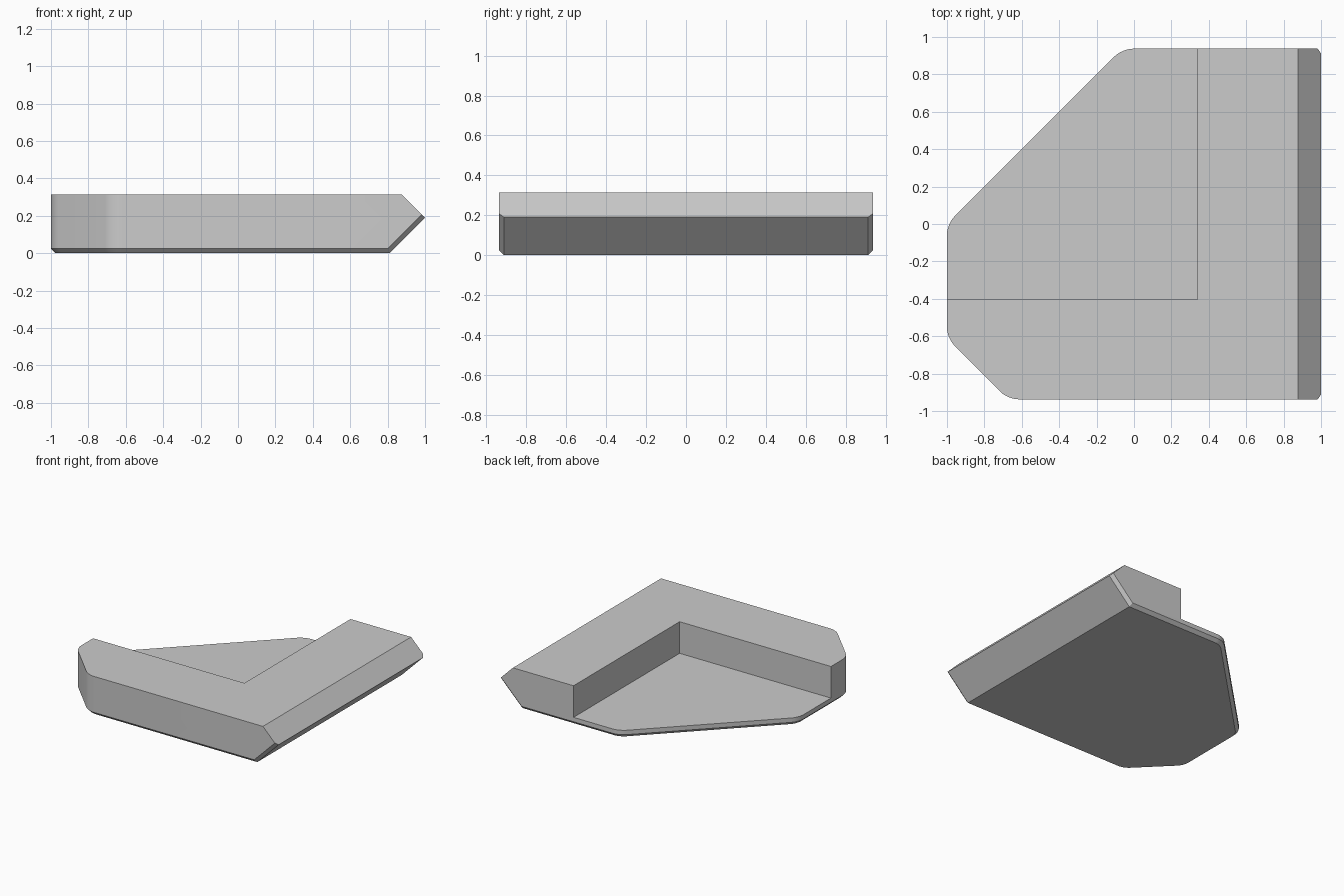
import bpy, bmesh, math
from mathutils import Vector

cube = bpy.data.objects.get("Cube")
if cube:
    bpy.data.objects.remove(cube, do_unlink=True)

HEIGHT = 0.313
HALF_Y = 0.937
TIP_Z = 0.19
FLOOR_Z = 0.06

grey = bpy.data.materials.new("plain grey")
grey.use_nodes = True
colour = (0.6, 0.6, 0.6, 1)
grey.diffuse_color = colour
grey.node_tree.nodes["Principled BSDF"].inputs["Base Color"].default_value = colour


def make_object(name, bm):
    bmesh.ops.recalc_face_normals(bm, faces=bm.faces)
    mesh = bpy.data.meshes.new(name)
    bm.to_mesh(mesh)
    bm.free()
    mesh.materials.append(grey)
    obj = bpy.data.objects.new(name, mesh)
    bpy.context.collection.objects.link(obj)
    return obj


def prism(outline, z0, z1):
    bm = bmesh.new()
    face = bm.faces.new([bm.verts.new((x, y, z0)) for x, y in outline])
    top = bmesh.ops.extrude_face_region(bm, geom=[face])["geom"]
    bmesh.ops.translate(bm, vec=(0, 0, z1 - z0),
                        verts=[g for g in top if isinstance(g, bmesh.types.BMVert)])
    bmesh.ops.recalc_face_normals(bm, faces=bm.faces)
    return bm


# Solid slab with two cut corners
bm = prism([(-0.675, -HALF_Y), (1, -HALF_Y), (1, HALF_Y), (-0.063, HALF_Y),
            (-1, 0), (-1, -0.61)], 0, HEIGHT)

# Rounded upright edges at the cut corners
upright = [e for e in bm.edges
           if abs(e.verts[0].co.z - e.verts[1].co.z) > 0.1 and e.verts[0].co.x < 0.5]
bmesh.ops.bevel(bm, geom=upright, offset=0.055, segments=6, profile=0.5,
                affect='EDGES')

# Pointed long edge: sloped above and below the tip
for slope in (1, -1):
    cut = bmesh.ops.bisect_plane(bm, geom=bm.verts[:] + bm.edges[:] + bm.faces[:],
                                 plane_co=(1, 0, TIP_Z),
                                 plane_no=Vector((1, 0, slope)).normalized(),
                                 clear_outer=True)
    rim = [g for g in cut["geom_cut"] if isinstance(g, bmesh.types.BMEdge)]
    bmesh.ops.holes_fill(bm, edges=[e for e in bm.edges if e.is_boundary] or rim)
bmesh.ops.remove_doubles(bm, verts=bm.verts, dist=0.0005)
bmesh.ops.recalc_face_normals(bm, faces=bm.faces)
bm.normal_update()

# Chamfer around the underside, running up the lower slope
lower = [e for e in bm.edges if len(e.link_faces) == 2
         and min(f.normal.z for f in e.link_faces) < -0.1
         and any(abs(f.normal.z) < 0.1 for f in e.link_faces)]
bmesh.ops.bevel(bm, geom=lower, offset=0.025, segments=1, affect='EDGES')
block = make_object("corner_block", bm)

# Open pocket in the back corner
pocket = make_object("pocket_cutter", prism(
    [(-1.2, -0.405), (0.34, -0.405), (0.34, 1.2), (-1.2, 1.2)], FLOOR_Z, 0.6))
pocket.hide_render = True
pocket.hide_viewport = True
boolean = block.modifiers.new("pocket", 'BOOLEAN')
boolean.operation = 'DIFFERENCE'
boolean.solver = 'EXACT'
boolean.object = pocket

# Apply the cut so that shading follows the finished shape
bpy.context.view_layer.update()
graph = bpy.context.evaluated_depsgraph_get()
finished = bpy.data.meshes.new_from_object(block.evaluated_get(graph))
block.modifiers.clear()
block.data = finished
bpy.data.objects.remove(pocket, do_unlink=True)

bpy.ops.object.select_all(action='DESELECT')
block.select_set(True)
bpy.context.view_layer.objects.active = block
bpy.ops.object.shade_smooth_by_angle(angle=math.radians(20))
